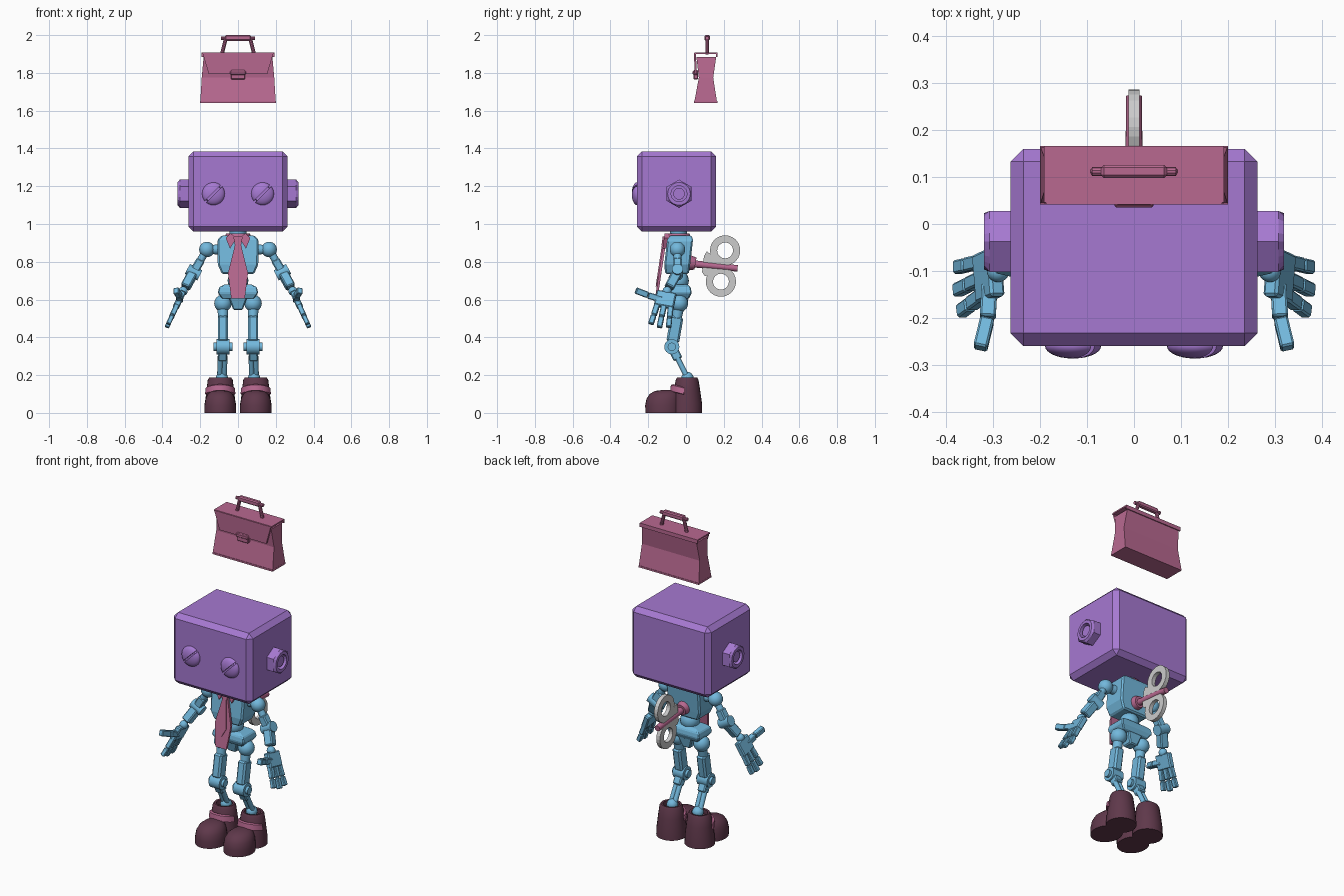
import bpy, bmesh, math
from mathutils import Vector, Matrix

if "Cube" in bpy.data.objects:
    bpy.data.objects.remove(bpy.data.objects["Cube"])

def material(name, rgb):
    m = bpy.data.materials.new(name)
    m.diffuse_color = (*rgb, 1)
    m.use_nodes = True
    m.node_tree.nodes["Principled BSDF"].inputs["Base Color"].default_value = m.diffuse_color
    return m

PURPLE = material("purple", (0.38, 0.19, 0.64))
BLUE = material("blue", (0.17, 0.48, 0.72))
PINK = material("pink", (0.48, 0.14, 0.28))
MAROON = material("maroon", (0.115, 0.04, 0.07))

def finish(name, bm, mat=None, bevel=0, mirror=False, smooth=False):
    bmesh.ops.recalc_face_normals(bm, faces=bm.faces)
    me = bpy.data.meshes.new(name)
    bm.to_mesh(me)
    bm.free()
    ob = bpy.data.objects.new(name, me)
    bpy.context.collection.objects.link(ob)
    if mat:
        me.materials.append(mat)
    if smooth:
        bpy.ops.object.select_all(action='DESELECT')
        ob.select_set(True)
        bpy.context.view_layer.objects.active = ob
        bpy.ops.object.shade_smooth_by_angle(angle=math.radians(35))
    if bevel:
        b = ob.modifiers.new("bevel", 'BEVEL')
        b.width, b.segments = bevel, 1
    if mirror:
        ob.modifiers.new("mirror", 'MIRROR')
    return ob

def frame(a, b, hint):
    """Matrix at the middle of a-b, z along it, x towards the hint."""
    a, b = Vector(a), Vector(b)
    z = (b - a).normalized()
    h = Vector(hint)
    x = (h - z * h.dot(z)).normalized()
    m = Matrix((x, z.cross(x), z)).transposed().to_4x4()
    m.translation = (a + b) / 2
    return m, (b - a).length

def bar(name, a, b, w, d, mat, bevel=0.006, mirror=True, hint=(1, 0, 0.01)):
    m, length = frame(a, b, hint)
    bm = bmesh.new()
    bmesh.ops.create_cube(bm, size=1, matrix=m @ Matrix.Diagonal((w, d, length, 1)))
    return finish(name, bm, mat, bevel, mirror)

def rod(name, a, b, r1, r2, mat, mirror=True, seg=20):
    m, length = frame(a, b, (0.31, 0.52, 0.79))
    bm = bmesh.new()
    bmesh.ops.create_cone(bm, cap_ends=True, segments=seg, radius1=r1, radius2=r2,
                          depth=length, matrix=m)
    return finish(name, bm, mat, 0, mirror, True)

def ball(name, c, r, mat, mirror=True):
    bm = bmesh.new()
    bmesh.ops.create_uvsphere(bm, u_segments=20, v_segments=12, radius=r,
                              matrix=Matrix.Translation(c))
    return finish(name, bm, mat, 0, mirror, True)

def loft(name, rings, mat=None, wrap=False, **kw):
    bm = bmesh.new()
    rs = [[bm.verts.new(p) for p in r] for r in rings]
    n = len(rs[0])
    for r, s in list(zip(rs, rs[1:])) + ([(rs[-1], rs[0])] if wrap else []):
        for i in range(n):
            j = (i + 1) % n
            bm.faces.new((r[i], r[j], s[j], s[i]))
    if not wrap:
        bm.faces.new(rs[0])
        bm.faces.new(rs[-1])
    return finish(name, bm, mat, **kw)

def rect(x0, x1, y0, y1, z):
    return [(x0, y0, z), (x1, y0, z), (x1, y1, z), (x0, y1, z)]

TURN = [math.tau * i / 24 for i in range(24)]

# head
bar("head", (0, -0.05, 0.96), (0, -0.05, 1.385), 0.526, 0.42, PURPLE, 0.027, False)

# slotted screw eyes
for x in (-0.13, 0.13):
    c = Vector((x, -0.26, 1.16))
    for s, part in ((-1, "lower"), (1, "upper")):
        bm = bmesh.new()
        bmesh.ops.create_uvsphere(bm, u_segments=28, v_segments=14, radius=0.06,
            matrix=Matrix.Translation(c) @ Matrix.Diagonal((1, 0.45, 1, 1)))
        n = Vector((-1, 0, 1)).normalized() * s
        cut = bmesh.ops.bisect_plane(bm, geom=bm.verts[:] + bm.edges[:] + bm.faces[:],
            plane_co=c + n * 0.005, plane_no=n, clear_inner=True)
        bmesh.ops.holes_fill(bm, edges=[e for e in cut['geom_cut'] if isinstance(e, bmesh.types.BMEdge)])
        finish(part + "_eye_half", bm, PURPLE, smooth=True)
    rod("eye_slot_floor", (x, -0.25, 1.16), (x, -0.27, 1.16), 0.054, 0.045, PURPLE, False, 28)

# hexagonal nut ears with bolt ends
def circle_x(x, r, hexagon=False):
    f = [math.cos(math.pi / 6) / math.cos(t % (math.pi / 3) - math.pi / 6) if hexagon else 1 for t in TURN]
    return [(x, -0.037 + r * k * math.sin(t), 1.16 + r * k * math.cos(t)) for t, k in zip(TURN, f)]
loft("ear_nut", [circle_x(0.26, 0.075, True), circle_x(0.308, 0.075, True), circle_x(0.32, 0.06),
                 circle_x(0.32, 0.042), circle_x(0.285, 0.042)], PURPLE, mirror=True)
rod("ear_bolt", (0.27, -0.037, 1.16), (0.31, -0.037, 1.16), 0.031, 0.031, PURPLE)

# torso
rod("neck", (0, -0.04, 0.91), (0, -0.04, 0.97), 0.045, 0.045, BLUE, False)
loft("chest", [rect(-0.085, 0.085, -0.11, 0.015, 0.735), rect(-0.107, 0.107, -0.115, 0.022, 0.785),
               rect(-0.11, 0.11, -0.10, 0.037, 0.915), rect(-0.085, 0.085, -0.085, 0.03, 0.94)],
     BLUE, bevel=0.008)
ball("waist_joint", (0, -0.04, 0.70), 0.055, BLUE, False)
loft("pelvis", [rect(-0.085, 0.085, -0.085, 0.015, 0.605), rect(-0.107, 0.107, -0.10, 0.03, 0.635),
                rect(-0.10, 0.10, -0.095, 0.025, 0.665), rect(-0.07, 0.07, -0.08, 0.01, 0.68)],
     BLUE, bevel=0.005)
loft("crotch", [rect(-0.025, 0.025, -0.06, 0.0, 0.545), rect(-0.05, 0.05, -0.08, 0.015, 0.615)],
     BLUE, bevel=0.006)

# arms
S, E, W = (0.165, -0.045, 0.865), (0.235, -0.045, 0.745), (0.29, -0.10, 0.645)
def mix(a, b, t):
    return Vector(a).lerp(Vector(b), t)
rod("shoulder_axle", (0.09, -0.04, 0.865), S, 0.028, 0.022, BLUE)
ball("shoulder", S, 0.041, BLUE)
rod("upper_arm", S, E, 0.02, 0.02, BLUE)
bar("upper_arm_block", mix(S, E, 0.45), mix(S, E, 0.95), 0.046, 0.046, BLUE)
rod("elbow", (0.202, -0.045, 0.728), (0.268, -0.045, 0.762), 0.03, 0.03, BLUE)
bar("forearm", mix(E, W, 0.1), mix(E, W, 0.8), 0.05, 0.052, BLUE)
ball("wrist", W, 0.024, BLUE)

# hands
d = Vector((0.095, -0.045, -0.21)).normalized()
side = Vector((0, -1, 0))
side = (side - d * side.dot(d)).normalized()
palm_end = Vector(W) + d * 0.095
bar("palm", Vector(W) + d * 0.008, palm_end, 0.105, 0.034, BLUE, hint=side)
for k in (-1, 0, 1):
    a = palm_end + side * 0.037 * k
    u = (d + side * 0.1 * k).normalized()
    tip = 0.12 if k == 0 else 0.11
    bar("finger_base", a - u * 0.01, a + u * 0.055, 0.03, 0.028, BLUE, 0.004, hint=side)
    bar("finger_tip", a + u * 0.06, a + u * tip, 0.029, 0.025, BLUE, 0.004, hint=side)
    rod("finger_knuckle", a + u * 0.045, a + u * 0.07, 0.01, 0.01, BLUE, seg=10)
bar("thumb_base", (0.308, -0.13, 0.60), (0.312, -0.20, 0.622), 0.034, 0.034, BLUE, 0.004)
bar("thumb_tip", (0.313, -0.203, 0.624), (0.328, -0.265, 0.648), 0.03, 0.034, BLUE, 0.004)

# legs
H, K, A = (0.08, -0.035, 0.58), (0.08, -0.075, 0.35), (0.085, 0.008, 0.185)
ball("hip", H, 0.046, BLUE)
rod("thigh_neck", H, mix(H, K, 0.4), 0.03, 0.025, BLUE)
bar("thigh", mix(H, K, 0.3), mix(H, K, 0.9), 0.054, 0.068, BLUE, 0.01)
rod("knee", (0.045, -0.075, 0.35), (0.115, -0.075, 0.35), 0.04, 0.04, BLUE)
rod("knee_cap", (0.03, -0.075, 0.35), (0.13, -0.075, 0.35), 0.022, 0.022, BLUE)
bar("shin_block", mix(K, A, 0.1), mix(K, A, 0.4), 0.048, 0.05, BLUE)
for x in (-0.012, 0.012):
    off = Vector((x, 0, 0))
    rod("shin_rod", mix(K, A, 0.3) + off, Vector(A) + off, 0.014, 0.014, BLUE, seg=12)
ball("ankle", A, 0.032, BLUE)

# boots
def oval(cy, rx, ry, z):
    return [(0.094 + rx * math.cos(t), cy + ry * math.sin(t), z) for t in TURN]
loft("boot_shaft", [oval(0.003, 0.084, 0.083, 0), oval(0.004, 0.081, 0.081, 0.05),
                    oval(0.005, 0.073, 0.07, 0.12), oval(0.006, 0.066, 0.06, 0.175),
                    oval(0.006, 0.058, 0.053, 0.188), oval(0.006, 0.046, 0.042, 0.186),
                    oval(0.006, 0.046, 0.042, 0.16)], MAROON, mirror=True, smooth=True)
loft("boot_toe", [oval(-0.12, 0.084, 0.095, 0), oval(-0.12, 0.084, 0.096, 0.04),
                  oval(-0.118, 0.078, 0.091, 0.075), oval(-0.112, 0.066, 0.08, 0.1),
                  oval(-0.105, 0.045, 0.06, 0.116), oval(-0.10, 0.015, 0.02, 0.122)],
     MAROON, mirror=True, smooth=True)
strap = []
for i in range(15):
    t = math.radians(190 + 160 * i / 14)
    z = 0.112 - 0.02 * math.sin(t)
    strap.append([(0.094 + r * math.cos(t), 0.003 + (r + 0.005) * math.sin(t), z + h)
                  for r, h in ((0.07, -0.02), (0.082, -0.016), (0.078, 0.016), (0.066, 0.02))])
loft("boot_strap", strap, PINK, mirror=True, smooth=True)

# collar and necktie
def cloth(name, outline, lift, thick=0.014, **kw):
    loft(name, [[(x, -0.12 - (0.9 - z) * 0.15 - lift + t, z) for x, z in outline] for t in (0, thick)],
         PINK, **kw)
rod("collar", (0, -0.045, 0.925), (0, -0.045, 0.95), 0.075, 0.062, PINK, False)
cloth("collar_flap", [(0.005, 0.93), (0.04, 0.95), (0.065, 0.925), (0.042, 0.87)], 0, 0.03, mirror=True)
cloth("tie_knot", [(-0.025, 0.935), (0.025, 0.935), (0.016, 0.885), (-0.016, 0.885)], 0.008, 0.03)
cloth("tie_blade", [(-0.016, 0.89), (0.016, 0.89), (0.053, 0.74), (0.036, 0.605), (-0.036, 0.605),
                    (-0.053, 0.74)], 0.0)
cloth("tie_fold", [(-0.009, 0.885), (0.009, 0.885), (0.027, 0.72), (0, 0.67), (-0.027, 0.72)], 0.006)

# wind-up key
rod("key_collar", (0, 0.02, 0.795), (0, 0.05, 0.79), 0.04, 0.032, PINK, False)
rod("key_shaft", (0, 0.03, 0.79), (0, 0.273, 0.765), 0.019, 0.017, PINK, False)
for cy, cz in ((0.207, 0.86), (0.185, 0.695)):
    loft("key_ring", [[(x, cy + r * math.cos(t), cz + r * math.sin(t)) for t in TURN]
                      for x, r in ((-0.012, 0.08), (0.012, 0.08), (0.012, 0.042), (-0.012, 0.042))],
         wrap=True)
key = [(0.085, 0.745), (0.10, 0.725), (0.15, 0.735), (0.215, 0.745), (0.235, 0.775),
       (0.215, 0.805), (0.16, 0.82), (0.11, 0.855), (0.095, 0.83)]
loft("key_plate", [[(x, y, z) for y, z in key] for x in (-0.012, 0.012)])

# briefcase
case = [(0.043, 0.165, 1.64, 0.2), (0.068, 0.144, 1.775, 0.192), (0.055, 0.16, 1.885, 0.182)]
loft("case_body", [rect(-w, w, y0, y1, z) for y0, y1, z, w in case], PINK)
loft("case_floor", [rect(-0.2, 0.2, 0.042, 0.166, z) for z in (1.64, 1.65)], PINK)
lid = [(0.044, 1.9), (0.046, 1.908), (0.166, 1.908), (0.166, 1.885), (0.158, 1.885), (0.158, 1.9)]
loft("case_lid", [[(x, y, z) for y, z in lid] for x in (-0.192, 0.192)], PINK)
loft("case_flap", [rect(-0.155, 0.155, 0.046, 0.058, 1.795), rect(-0.188, 0.188, 0.042, 0.052, 1.906)], PINK)
bar("clasp", (0, 0.052, 1.765), (0, 0.052, 1.815), 0.076, 0.024, PINK, 0.004, False)
bar("clasp_tab", (0, 0.048, 1.79), (0, 0.048, 1.81), 0.084, 0.026, PINK, 0.004, False)
rod("handle_leg", (0.085, 0.112, 1.9), (0.064, 0.112, 1.985), 0.01, 0.01, PINK, seg=10)
rod("handle_bar", (-0.09, 0.112, 1.983), (0.09, 0.112, 1.983), 0.01, 0.01, PINK, False, 10)
bar("handle_grip", (-0.07, 0.112, 1.985), (0.07, 0.112, 1.985), 0.03, 0.028, PINK, 0.006, False, (0, 0, 1))
